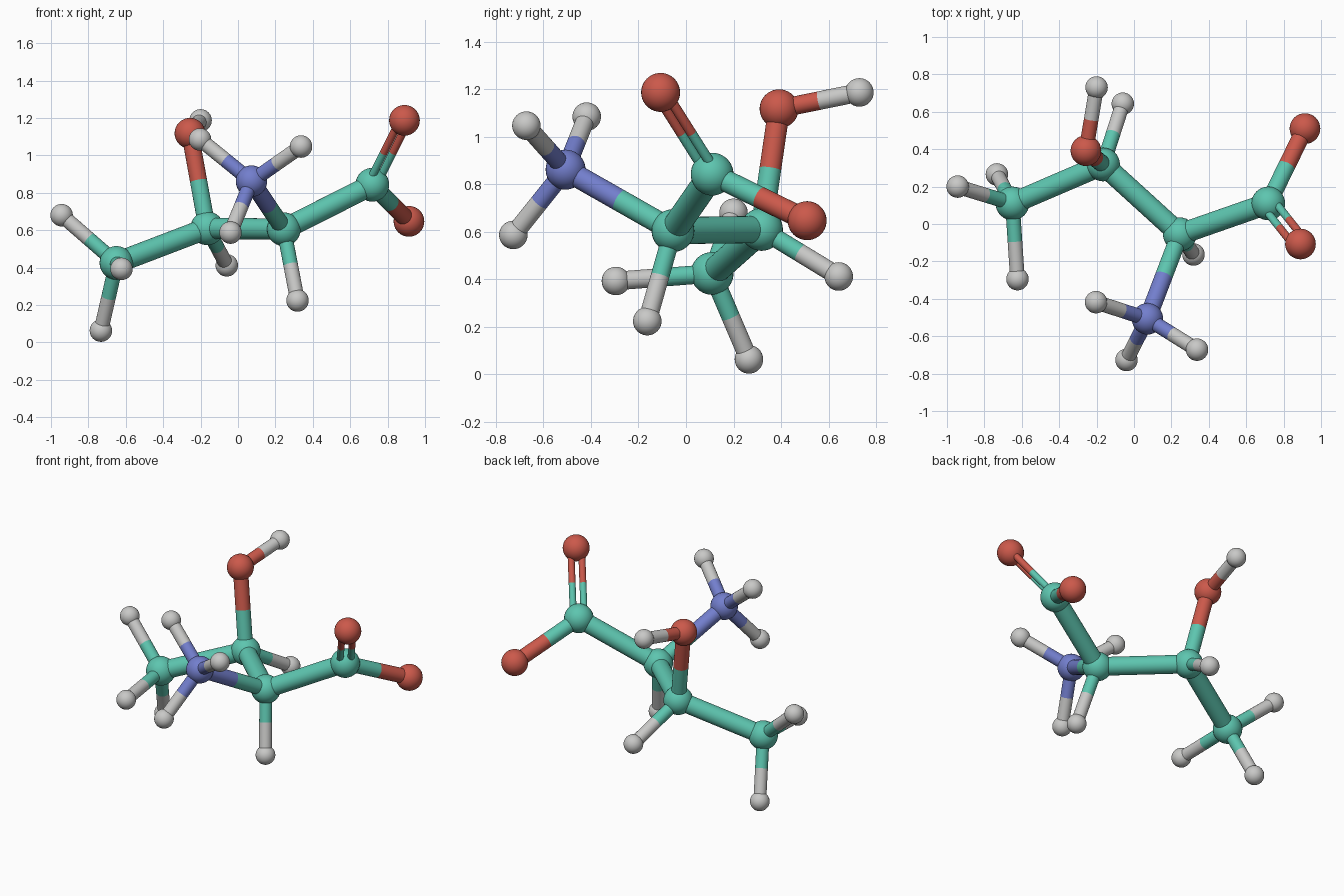
import bpy
import bmesh
from mathutils import Matrix, Vector

cube = bpy.data.objects.get("Cube")
if cube:
    bpy.data.objects.remove(cube, do_unlink=True)


def make_material(name, rgb):
    mat = bpy.data.materials.new(name)
    color = (*rgb, 1.0)
    mat.diffuse_color = color
    mat.use_nodes = True
    bsdf = next(n for n in mat.node_tree.nodes if n.type == "BSDF_PRINCIPLED")
    bsdf.inputs["Base Color"].default_value = color
    bsdf.inputs["Roughness"].default_value = 0.5
    return mat


# Element kinds: ball radius and colour
RADIUS = {"carbon": 0.09, "oxygen": 0.082, "nitrogen": 0.084, "hydrogen": 0.06}
MATERIAL = {
    "carbon": make_material("sea green", (0.11, 0.56, 0.43)),
    "oxygen": make_material("brick red", (0.6, 0.1, 0.07)),
    "nitrogen": make_material("periwinkle blue", (0.17, 0.21, 0.61)),
    "hydrogen": make_material("light grey", (0.58, 0.58, 0.57)),
}

# Ball centres; the name starts with the element
ATOMS = {
    "carbon_methyl": (-0.65, 0.11, 0.425),
    "carbon_hydroxyl": (-0.165, 0.318, 0.61),
    "carbon_centre": (0.245, -0.055, 0.605),
    "carbon_acid": (0.718, 0.11, 0.843),
    "oxygen_upper": (0.89, -0.107, 1.187),
    "oxygen_side": (0.914, 0.51, 0.647),
    "oxygen_hydroxyl": (-0.257, 0.392, 1.118),
    "nitrogen_amine": (0.072, -0.507, 0.862),
    "hydrogen_hydroxyl": (-0.2, 0.73, 1.187),
    "hydrogen_amine_left": (0.337, -0.672, 1.047),
    "hydrogen_amine_right": (-0.203, -0.418, 1.085),
    "hydrogen_amine_lower": (-0.04, -0.727, 0.587),
    "hydrogen_centre": (0.318, -0.163, 0.224),
    "hydrogen_back": (-0.06, 0.643, 0.412),
    "hydrogen_methyl_side": (-0.943, 0.2, 0.68),
    "hydrogen_methyl_front": (-0.623, -0.295, 0.393),
    "hydrogen_methyl_lower": (-0.733, 0.265, 0.063),
}
ATOMS = {name: Vector(p) for name, p in ATOMS.items()}

# Which balls each hub is joined to by single rods
BONDS = {
    "carbon_methyl": ["carbon_hydroxyl", "hydrogen_methyl_side",
                      "hydrogen_methyl_front", "hydrogen_methyl_lower"],
    "carbon_hydroxyl": ["carbon_centre", "oxygen_hydroxyl", "hydrogen_back"],
    "carbon_centre": ["carbon_acid", "nitrogen_amine", "hydrogen_centre"],
    "carbon_acid": ["oxygen_side"],
    "oxygen_hydroxyl": ["hydrogen_hydroxyl"],
    "nitrogen_amine": ["hydrogen_amine_left", "hydrogen_amine_right",
                       "hydrogen_amine_lower"],
}
ROD_RADIUS = {"carbon": 0.057, "oxygen": 0.046, "nitrogen": 0.047, "hydrogen": 0.039}


def element(name):
    return name.split("_")[0]


def finish(name, bm, materials):
    for face in bm.faces:
        face.smooth = True
    mesh = bpy.data.meshes.new(name)
    bm.to_mesh(mesh)
    bm.free()
    for mat in materials:
        mesh.materials.append(mat)
    obj = bpy.data.objects.new(name, mesh)
    bpy.context.collection.objects.link(obj)
    return obj


def ball(name, centre):
    bm = bmesh.new()
    bmesh.ops.create_uvsphere(bm, u_segments=32, v_segments=20,
                              radius=RADIUS[element(name)],
                              matrix=Matrix.Translation(centre))
    finish(name + "_ball", bm, [MATERIAL[element(name)]])


def rod(name, first, second, radius, offset=Vector()):
    """Open tube between two balls, each half in the colour of its ball."""
    start, end = ATOMS[first] + offset, ATOMS[second] + offset
    axis = end - start
    turn = axis.to_track_quat("Z", "Y").to_matrix().to_4x4()
    bm = bmesh.new()
    for half in range(2):
        known = set(bm.faces)
        middle = start + axis * (0.25 + 0.5 * half)
        bmesh.ops.create_cone(bm, cap_ends=False, segments=32,
                              radius1=radius, radius2=radius,
                              depth=axis.length / 2,
                              matrix=Matrix.Translation(middle) @ turn)
        for face in set(bm.faces) - known:
            face.material_index = half
    finish(name, bm, [MATERIAL[element(first)], MATERIAL[element(second)]])


# Balls
for atom, position in ATOMS.items():
    ball(atom, position)

# Single rods
for hub, partners in BONDS.items():
    for partner in partners:
        rod(f"rod_{hub}_to_{partner}", hub, partner, ROD_RADIUS[element(partner)])

# Double rod: two thin tubes side by side in the plane of the acid group
hub = ATOMS["carbon_acid"]
normal = (hub - ATOMS["carbon_centre"]).cross(ATOMS["oxygen_side"] - hub)
sideways = normal.cross(ATOMS["oxygen_upper"] - hub).normalized()
for side, sign in (("outer", 1), ("inner", -1)):
    rod(f"double_rod_{side}", "carbon_acid", "oxygen_upper", 0.021,
        sideways * 0.033 * sign)
